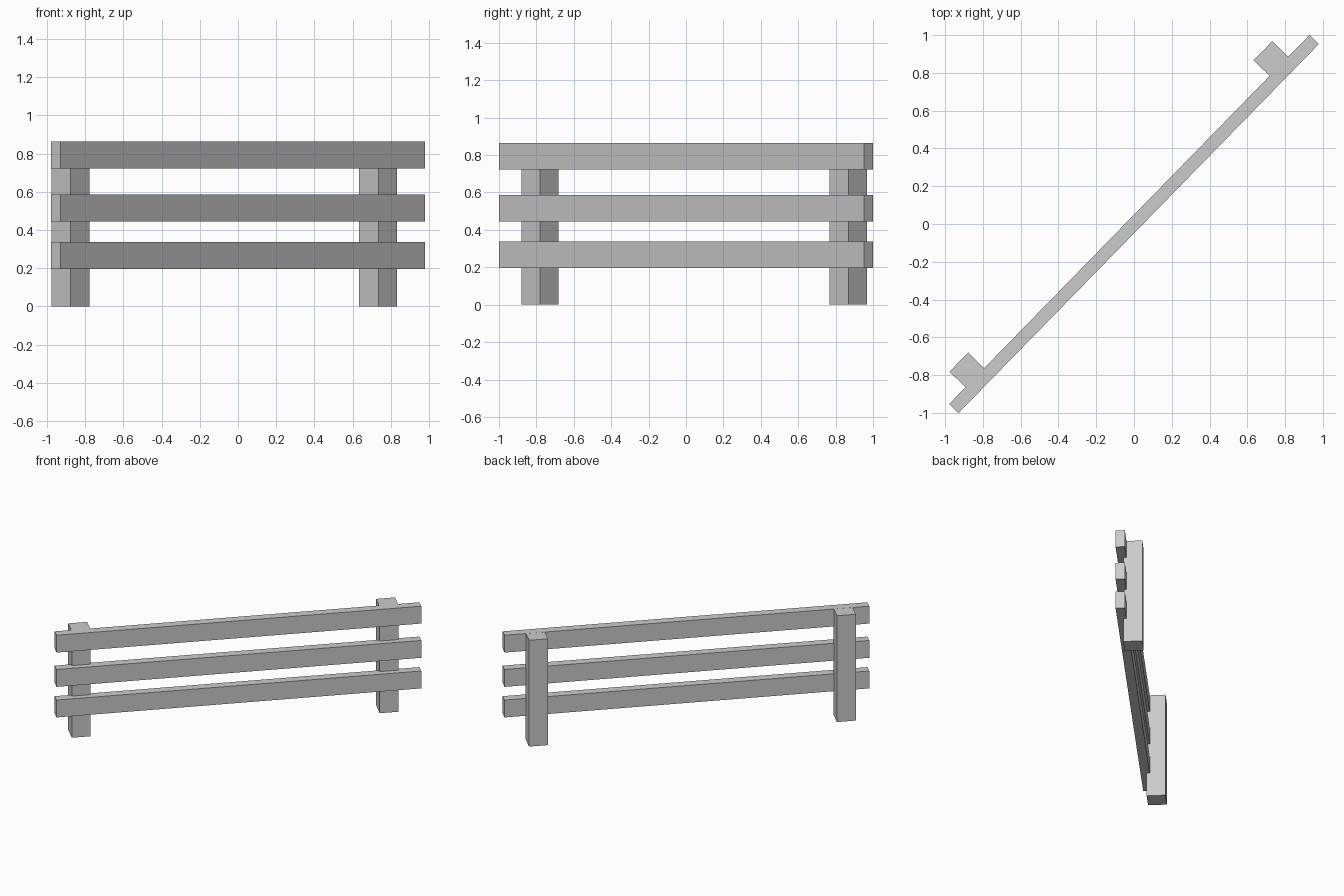
import bpy
from mathutils import Matrix, Vector
from math import radians

if "Cube" in bpy.data.objects:
    bpy.data.objects.remove(bpy.data.objects["Cube"])

# The whole fence runs diagonally across the frame
TURN = Matrix.Rotation(radians(45.68), 4, 'Z')


def box(name, centre, size):
    bpy.ops.mesh.primitive_cube_add(size=1)
    ob = bpy.context.object
    ob.name = name
    ob.data.transform(TURN @ Matrix.Translation(Vector(centre)) @ Matrix.Diagonal((*size, 1)))
    return ob


# Horizontal rails, along the local x axis
for name, z in (("bottom_rail", 0.267), ("middle_rail", 0.515), ("top_rail", 0.793)):
    box(name, (0, 0, z), (2.73, 0.069, 0.141))

# Square posts behind the rails, slightly let into them
for name, x in (("left_post", -1.171), ("right_post", 1.133)):
    box(name, (x, 0.082, 0.4315), (0.1414, 0.1414, 0.863))
